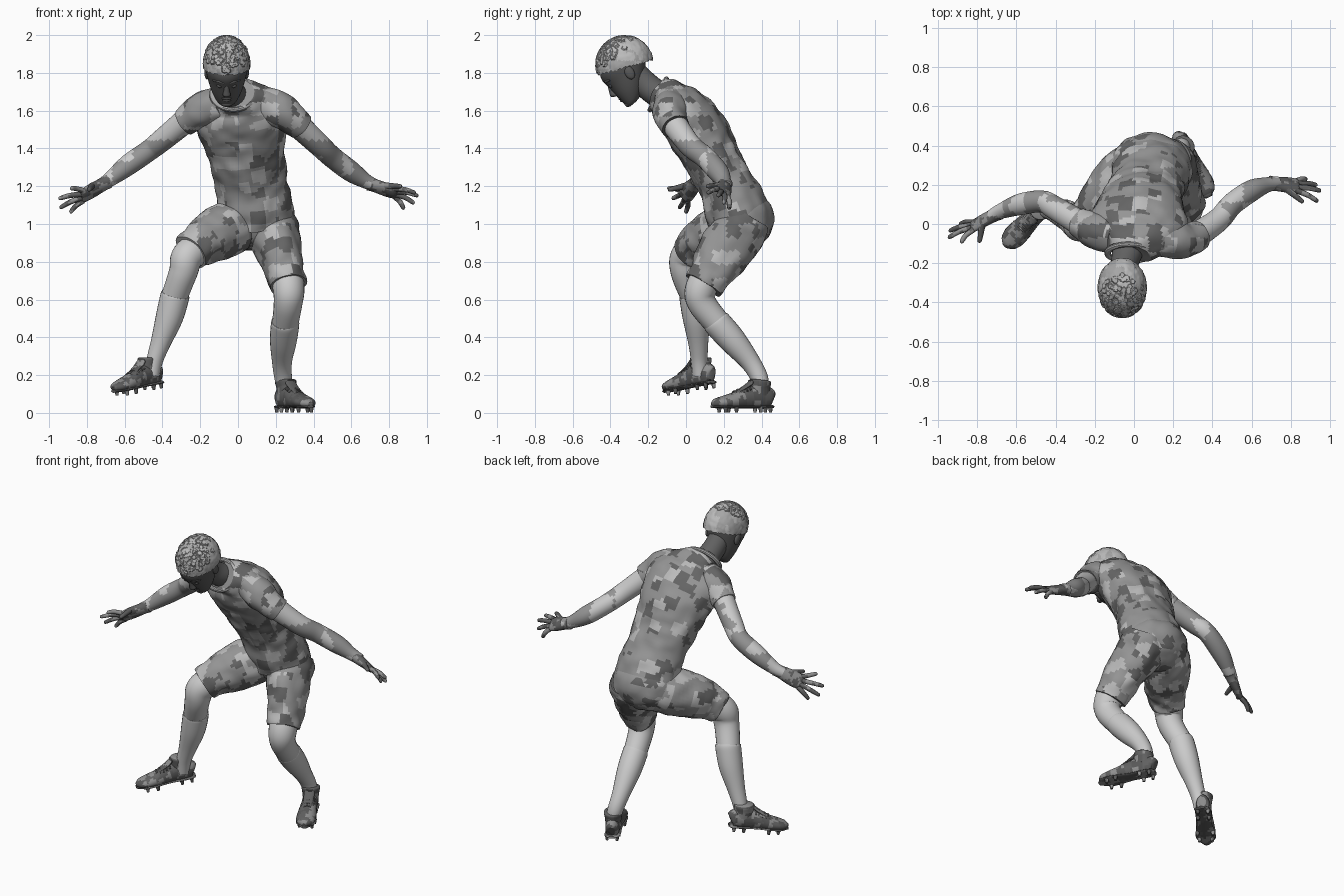
import bpy, bmesh, random
from math import sin, cos, pi, radians
from mathutils import Vector, Matrix, noise

if "Cube" in bpy.data.objects:
    bpy.data.objects.remove(bpy.data.objects["Cube"])

random.seed(4)
# Greys: (keywords, shades, patch frequency)
GREYS = [(("shirt", "sleeve", "short"), (.5, .3, .3, .13), 14),
         (("palm", "finger", "thumb", "shoe", "lace", "stud"), (.28, .12, .1), 28),
         (("head", "nose", "lip", "chin", "eye", "brow", "ear"), (.1,), 1),
         (("hair",), (.5, .38), 22), (("neck",), (.12,), 1), (("arm",), (.6, .6, .3), 9)]


def grey(v):
    name = f"grey_{round(v * 100)}"
    m = bpy.data.materials.get(name) or bpy.data.materials.new(name)
    m.diffuse_color = (v, v, v, 1)
    m.use_nodes = True
    m.node_tree.nodes["Principled BSDF"].inputs["Base Color"].default_value = m.diffuse_color
    return m


def paint(ob):
    for words, shades, freq in GREYS:
        if any(w in ob.name for w in words):
            for s in shades:
                ob.data.materials.append(grey(s))
            for p in ob.data.polygons:
                p.material_index = int(noise.cell(p.center * freq) * 997) % len(shades)
            return


def finish(name, bm, mat=None, wrinkle=0, freq=14):
    bmesh.ops.recalc_face_normals(bm, faces=bm.faces)
    bm.normal_update()
    if wrinkle:
        for v, n in [(v, v.normal.copy()) for v in bm.verts]:
            v.co += n * noise.noise(v.co * freq) * wrinkle
    if mat:
        bm.transform(mat)
    me = bpy.data.meshes.new(name)
    bm.to_mesh(me)
    bm.free()
    ob = bpy.data.objects.new(name, me)
    bpy.context.collection.objects.link(ob)
    paint(ob)
    bpy.ops.object.select_all(action='DESELECT')
    ob.select_set(True)
    bpy.context.view_layer.objects.active = ob
    bpy.ops.object.shade_smooth_by_angle(angle=radians(45))


def loft(name, pts, side=(1, 0, 0), n=24, sub=5, mat=None, floor=None, wrinkle=0, axis=None):
    """Smooth elliptical skin through points (x, y, z, half width[, half depth])."""
    P = [Vector(p[:3]) for p in pts]
    R = [Vector((p[3], p[-1])) for p in pts]

    def spline(A, i, t):
        a, b, c, d = A[max(i - 1, 0)], A[i], A[i + 1], A[min(i + 2, len(A) - 1)]
        return 0.5 * (2 * b + (c - a) * t + (2 * a - 5 * b + 4 * c - d) * t * t
                      + (3 * b - a - 3 * c + d) * t ** 3)
    steps = [(i, k / sub) for i in range(len(P) - 1) for k in range(sub)]
    C = [spline(P, *s) for s in steps] + [P[-1]]
    W = [spline(R, *s) for s in steps] + [R[-1]]
    bm = bmesh.new()
    rings = []
    for j, c in enumerate(C):
        t = Vector(axis) if axis else (C[min(j + 1, len(C) - 1)] - C[max(j - 1, 0)]).normalized()
        u = Vector(side)
        u = (u - t * u.dot(t)).normalized()
        w = t.cross(u)
        ring = []
        for k in range(n):
            a = 2 * pi * k / n
            co = c + u * W[j][0] * cos(a) + w * W[j][1] * sin(a)
            if floor is not None:
                co.z = max(co.z, floor)
            ring.append(bm.verts.new(co))
        rings.append(ring)
    for r, s in zip(rings, rings[1:]):
        for k in range(n):
            bm.faces.new((r[k], r[(k + 1) % n], s[(k + 1) % n], s[k]))
    bm.faces.new(rings[0])
    bm.faces.new(rings[-1])
    finish(name, bm, mat, wrinkle)


def ball(name, loc, scale, mat=None, wrinkle=0, rot=0):
    bm = bmesh.new()
    bmesh.ops.create_icosphere(bm, subdivisions=4, radius=1)
    bm.transform(Matrix.Translation(loc) @ Matrix.Rotation(rot, 4, 'X') @ Matrix.Diagonal((*scale, 1)))
    finish(name, bm, mat, wrinkle)


# Shirt and collar
loft("shirt", [(.09, .29, 1.0, .21, .165), (.085, .26, 1.1, .205, .165), (.07, .2, 1.23, .19, .145),
               (.045, .13, 1.36, .205, .15), (.03, .06, 1.49, .235, .16), (.015, -.02, 1.59, .255, .145),
               (0, -.08, 1.65, .2, .115), (-.02, -.145, 1.685, .11, .09)], n=64, sub=8, wrinkle=.012)
bpy.ops.mesh.primitive_torus_add(major_radius=.092, minor_radius=.014, major_segments=40, minor_segments=10,
                                 location=(-.025, -.147, 1.686), rotation=(radians(62), 0, 0))
collar = bpy.context.object
collar.name = "collar"
collar.scale.x = 1.2
collar.data.materials.append(grey(.4))
bpy.ops.object.shade_smooth_by_angle()

# Sleeves and arms
loft("right_sleeve", [(-.1, -.06, 1.635, .09), (-.18, -.04, 1.605, .096), (-.235, -.015, 1.575, .084),
                      (-.285, .01, 1.54, .073)], (0, 1, 0), 40, 8, wrinkle=.008)
loft("left_sleeve", [(.12, -.08, 1.65, .085), (.22, -.085, 1.602, .095), (.28, -.08, 1.562, .084),
                     (.335, -.055, 1.515, .074)], (0, 1, 0), 40, 8, wrinkle=.008)
loft("right_arm", [(-.25, -.01, 1.57, .067), (-.4, .08, 1.445, .06), (-.47, .115, 1.39, .056),
                   (-.58, .1, 1.313, .055), (-.68, .065, 1.235, .039), (-.73, .04, 1.205, .032)], (0, 1, 0), 32, 7)
loft("left_arm", [(.3, -.07, 1.54, .068), (.43, .02, 1.418, .06), (.5, .1, 1.353, .057),
                  (.6, .17, 1.277, .055), (.68, .2, 1.225, .039), (.74, .21, 1.2, .032)], (0, 1, 0), 32, 7)


# Gloved hands
def hand(side, wrist, palm, spread, tips, thumb):
    wrist, palm, spread = Vector(wrist), Vector(palm), Vector(spread).normalized()
    mid = wrist.lerp(palm, .55)
    back = wrist + (wrist - palm) * .25
    loft(side + "_palm", [(*back, .04, .038), (*wrist, .038, .033), (*mid, .047, .026), (*palm, .045, .019),
                          (*palm.lerp(mid, -.25), .036, .01)], spread, 20)
    normal = spread.cross(palm - wrist).normalized()
    if normal.z < 0:
        normal = -normal
    for i, tip in enumerate(tips):
        tip = Vector(tip)
        k = palm + spread * (.033 - .022 * i)
        m = k.lerp(tip, .5) + normal * .008
        loft(f"{side}_finger_{i + 1}", [(*k, .015), (*m, .0135), (*k.lerp(tip, .92), .011), (*tip, .004)],
             spread, 10, 4)
    k, t = mid + spread * .03, Vector(thumb)
    loft(side + "_thumb", [(*wrist.lerp(k, .6), .018), (*k, .018), (*k.lerp(t, .6), .014),
                           (*k.lerp(t, .93), .011), (*t, .004)], spread, 10, 4)


hand("right", (-.715, .045, 1.21), (-.82, -.01, 1.15), (0, -.58, .81),
     [(-.885, -.095, 1.19), (-.95, -.07, 1.135), (-.945, -.035, 1.085), (-.89, 0, 1.06)], (-.79, -.095, 1.18))
hand("left", (.72, .205, 1.205), (.83, .195, 1.165), (0, -.7, .6),
     [(.94, .115, 1.165), (.955, .17, 1.15), (.935, .2, 1.11), (.88, .23, 1.08)], (.865, .11, 1.2))

# Shorts
ball("shorts_seat", (.085, .3, 1.02), (.21, .165, .16), wrinkle=.012, rot=radians(20))
loft("right_shorts_leg", [(.02, .31, 1.02, .13), (-.04, .24, .985, .147), (-.14, .13, .93, .133),
                          (-.21, .055, .885, .112), (-.25, .02, .85, .1)], n=44, sub=7, wrinkle=.012)
loft("left_shorts_leg", [(.165, .32, 1.03, .13), (.18, .28, .96, .142), (.22, .2, .85, .115, .14),
                         (.25, .135, .74, .102, .118), (.265, .095, .675, .098, .105)], n=44, sub=7, wrinkle=.012)

# Knees and calves
loft("right_leg", [(-.17, .09, .9, .085), (-.265, .005, .83, .086), (-.29, -.005, .745, .076),
                   (-.335, .04, .62, .07)], sub=8)
loft("left_leg", [(.25, .15, .78, .085), (.268, .08, .66, .084), (.265, .085, .58, .076),
                  (.25, .17, .47, .07)], sub=8)
# Socks with a rolled top edge
loft("right_sock", [(-.331, .038, .63, .074), (-.336, .042, .61, .077), (-.365, .055, .5, .072),
                    (-.41, .065, .37, .053), (-.44, .07, .28, .044), (-.455, .075, .2, .04)])
loft("left_sock", [(.25, .158, .485, .072), (.249, .172, .468, .075), (.24, .25, .38, .071),
                   (.233, .34, .27, .053), (.24, .39, .18, .046), (.255, .395, .1, .04)])


# Studded shoes, built with the toe towards -y
def shoe(side, loc, yaw, pitch):
    m = Matrix.Translation(loc) @ Matrix.Rotation(radians(yaw), 4, 'Z') @ Matrix.Rotation(radians(pitch), 4, 'X')
    loft(side + "_shoe_upper", [(0, .175, .07, .02, .03), (0, .16, .075, .038, .055), (0, .1, .08, .046, .068),
                                (0, .03, .076, .048, .06), (0, -.05, .06, .056, .046), (0, -.11, .053, .058, .035),
                                (0, -.155, .048, .046, .026), (0, -.18, .042, .015, .012)], mat=m, floor=.026)
    loft(side + "_shoe_sole", [(0, .178, .03, .02, .008), (0, .16, .03, .043, .009), (0, .1, .03, .048, .009),
                               (0, .02, .03, .044, .009), (0, -.07, .03, .058, .009), (0, -.13, .03, .056, .009),
                               (0, -.183, .03, .018, .008)], mat=m)
    loft(side + "_shoe_collar", [(0, .1, .09, .046, .06), (0, .1, .13, .05, .058), (0, .104, .162, .056, .06),
                                 (0, .105, .17, .05, .055)], mat=m)
    loft(side + "_shoe_tongue", [(0, -.05, .1, .025, .008), (0, .01, .13, .03, .01), (0, .045, .155, .032, .01),
                                 (0, .045, .17, .02, .006)], n=14, mat=m)
    for i in range(5):
        y, z = -.05 + i * .02, .107 + i * .0075
        loft(f"{side}_lace_{i + 1}", [(-.037, y, z - .018, .005), (0, y, z + .006, .005), (.037, y, z - .018, .005)],
             (0, 1, 0), 8, 4, m)
    for i, (x, y) in enumerate([(.038, -.12), (.046, -.06), (.033, .09), (.03, .15)]):
        for s in (-1, 1):
            bm = bmesh.new()
            bmesh.ops.create_cone(bm, cap_ends=True, segments=12, radius1=.008, radius2=.013, depth=.028,
                                  matrix=Matrix.Translation((s * x, y, .014)))
            finish(f"{side}_stud_{i + 1}", bm, m)


shoe("left", (.3, .3, .003), 27, 0)
shoe("right", (-.53, .02, .11), -44, 8)

# Neck and head, tilted down
loft("neck", [(-.01, -.05, 1.64, .09, .08), (-.035, -.15, 1.69, .078, .072), (-.05, -.21, 1.735, .069, .07),
              (-.06, -.28, 1.8, .068, .07)])
H = Matrix.Translation((-.06, -.325, 1.845)) @ Matrix.Rotation(radians(40), 4, 'X')
loft("head", [(0, -.1, -.19, .02, .018), (0, -.088, -.182, .045, .042), (0, -.068, -.155, .066, .068),
              (0, -.046, -.11, .087, .094), (0, -.02, -.05, .104, .122), (0, -.002, .02, .116, .142),
              (0, .003, .08, .094, .11), (0, .003, .115, .06, .07), (0, .003, .13, .01)],
     n=36, mat=H, axis=(0, 0, 1))
loft("nose", [(0, -.128, -.025, .012), (0, -.142, -.06, .015), (0, -.148, -.085, .021, .018),
              (0, -.136, -.1, .016, .01)], n=16, mat=H, axis=(0, 0, 1))
for z, w in ((-.122, .028), (-.136, .024)):
    ball("lip", (0, -.13, z), (w, .014, .009), H)
ball("chin", (0, -.122, -.17), (.028, .016, .018), H)
for s, side in ((-1, "right"), (1, "left")):
    ball(side + "_ear", (s * .104, -.008, -.05), (.014, .025, .038), H, rot=radians(-12))
    ball(side + "_eye", (s * .036, -.126, -.04), (.017, .014, .011), H)
    loft(side + "_brow", [(s * .014, -.139, -.014, .007), (s * .04, -.134, -.006, .008),
                          (s * .072, -.112, -.014, .005)], (0, 1, 0), 10, 5, H)

# Cropped hair with rough flat tufts on the crown
bm = bmesh.new()
bmesh.ops.create_icosphere(bm, subdivisions=5, radius=1)
for v in bm.verts:
    f = 1 + .03 * noise.noise(v.co * 9)
    v.co = Vector((v.co.x * .125, v.co.y * .152 + .002, v.co.z * .15)) * f
bmesh.ops.delete(bm, geom=[v for v in bm.verts if v.co.z < -.025 - .45 * v.co.y], context='VERTS')
finish("hair", bm, H)
bm = bmesh.new()
for i in range(170):
    a, r = random.uniform(0, 2 * pi), random.uniform(0, .85) ** .6
    d = Vector((r * cos(a), r * sin(a), max(0, 1 - r * r) ** .5))
    p = Vector((d.x * .122, d.y * .148, d.z * .147))
    if p.z > .04 - .2 * p.y:
        q = d.to_track_quat('Z', 'Y').to_matrix().to_4x4()
        bmesh.ops.create_cone(bm, cap_ends=True, segments=6, radius1=.026, radius2=.012, depth=.016,
                              matrix=Matrix.Translation(p) @ q)
finish("hair_tufts", bm, H)
